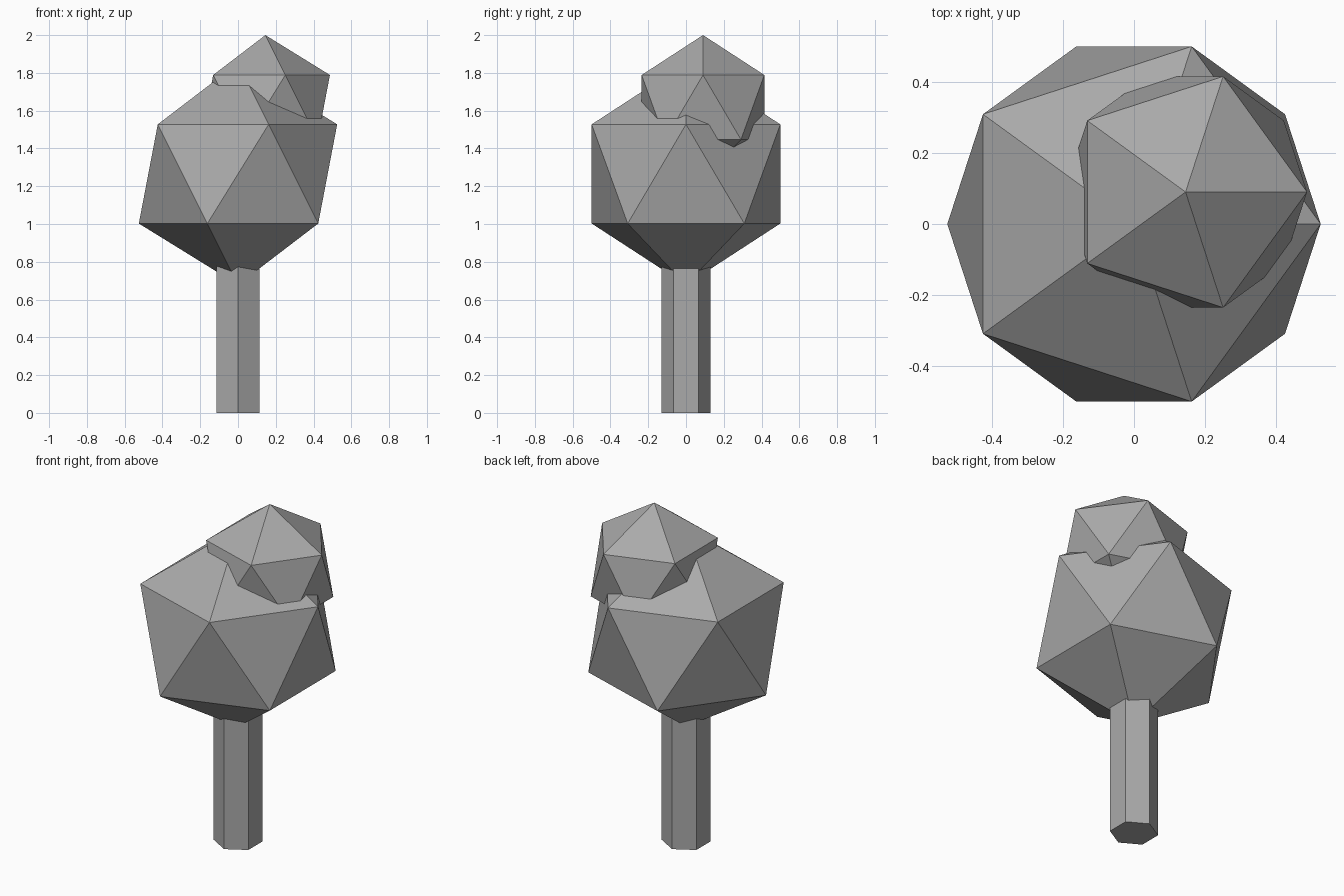
import bpy

if "Cube" in bpy.data.objects:
    bpy.data.objects.remove(bpy.data.objects["Cube"])

# Dark grey shared by all parts
grey = bpy.data.materials.new("dark_grey")
grey.diffuse_color = (0.4, 0.4, 0.4, 1)
grey.use_nodes = True
grey.node_tree.nodes["Principled BSDF"].inputs["Base Color"].default_value = grey.diffuse_color


def finish(name):
    # Name the new part, keep its facets flat and colour it
    part = bpy.context.object
    part.name = name
    bpy.ops.object.shade_flat()
    part.data.materials.append(grey)


def foliage(name, radius, location):
    # Faceted 20-sided leaf clump
    bpy.ops.mesh.primitive_ico_sphere_add(subdivisions=1, radius=radius, location=location)
    finish(name)


# Six-sided trunk, its top buried in the foliage
height = 0.9
bpy.ops.mesh.primitive_cylinder_add(vertices=6, radius=0.131, depth=height,
                                    location=(0, 0, height / 2))
finish("trunk")

# Large crown and the smaller off-centre clump sunk into its top
foliage("main_foliage", 0.587, (0, 0, 1.265))
foliage("top_foliage", 0.382, (0.145, 0.09, 1.618))
